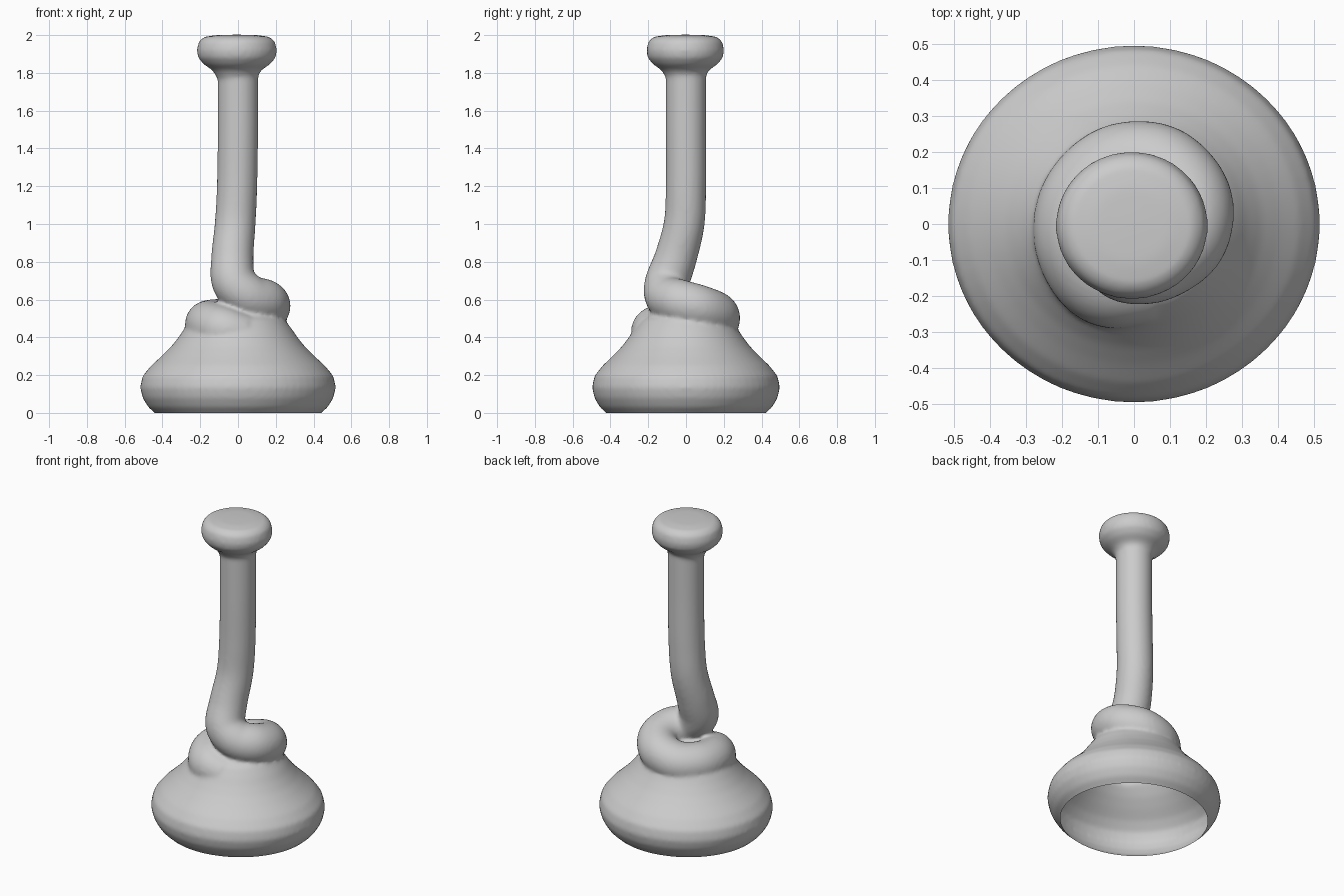
import bpy, bmesh, math
from mathutils import Vector

cube = bpy.data.objects.get("Cube")
if cube:
    bpy.data.objects.remove(cube, do_unlink=True)

grey = bpy.data.materials.new("matte grey")
grey.use_nodes = True
GREY = (0.6, 0.6, 0.6, 1)
grey.diffuse_color = GREY
grey.node_tree.nodes["Principled BSDF"].inputs["Base Color"].default_value = GREY


def lathe(bm, profile, centre=(0, 0), squash=1.0, sides=64):
    """Closed solid of revolution from (radius, z) points."""
    rings = []
    for r, z in profile:
        rings.append([bm.verts.new((centre[0] + r * math.cos(math.tau * i / sides),
                                    centre[1] + r * squash * math.sin(math.tau * i / sides), z))
                      for i in range(sides)])
    for a, b in zip(rings, rings[1:]):
        for i in range(sides):
            j = (i + 1) % sides
            bm.faces.new((a[i], a[j], b[j], b[i]))
    bm.faces.new(rings[0][::-1])
    bm.faces.new(rings[-1])


def tube(bm, path, sides=32, steps=8):
    """Closed tube through (x, y, z, radius) points along a smooth spline."""
    pts = [Vector(p) for p in path]
    ext = [2 * pts[0] - pts[1]] + pts + [2 * pts[-1] - pts[-2]]
    line = []
    for k in range(len(pts) - 1):
        a, b, c, d = ext[k:k + 4]
        for s in range(steps):
            t = s / steps
            line.append(0.5 * (2 * b + (c - a) * t + (2 * a - 5 * b + 4 * c - d) * t * t
                               + (3 * b - a - 3 * c + d) * t ** 3))
    line.append(pts[-1])
    rings, side = [], Vector((1, 0, 0))
    for k, p in enumerate(line):
        along = (line[min(k + 1, len(line) - 1)] - line[max(k - 1, 0)]).to_3d().normalized()
        side = (side - along * side.dot(along)).normalized()
        up = along.cross(side)
        rings.append([bm.verts.new(p.to_3d() + p.w * (side * math.cos(math.tau * i / sides)
                                                      + up * math.sin(math.tau * i / sides)))
                      for i in range(sides)])
    for a, b in zip(rings, rings[1:]):
        for i in range(sides):
            j = (i + 1) % sides
            bm.faces.new((a[i], a[j], b[j], b[i]))
    bm.faces.new(rings[0][::-1])
    bm.faces.new(rings[-1])


bm = bmesh.new()

# Bulging base
lathe(bm, [(0.38, -0.06), (0.44, 0.0), (0.475, 0.03), (0.505, 0.08), (0.518, 0.135),
           (0.505, 0.195), (0.46, 0.25), (0.405, 0.3), (0.355, 0.35), (0.315, 0.4),
           (0.288, 0.44), (0.25, 0.49), (0.19, 0.53), (0.08, 0.55)], squash=0.96)

# Knob on top
lathe(bm, [(0.09, 1.74), (0.108, 1.78), (0.13, 1.815), (0.175, 1.845), (0.205, 1.88),
           (0.212, 1.92), (0.202, 1.965), (0.175, 1.99), (0.11, 2.0), (0.03, 2.002)],
      centre=(-0.006, -0.004), squash=0.97)

# Straight stem that bends over and coils down into the base
tube(bm, [(0, 0, 1.85, 0.108), (0, 0, 1.5, 0.107), (-0.005, 0, 1.2, 0.107),
          (-0.015, -0.01, 1.0, 0.108), (-0.03, -0.055, 0.82, 0.112),
          (-0.02, -0.1, 0.69, 0.118), (0.06, -0.1, 0.615, 0.117),
          (0.14, -0.035, 0.585, 0.122), (0.15, 0.07, 0.555, 0.122),
          (0.07, 0.155, 0.52, 0.122), (-0.05, 0.15, 0.485, 0.125),
          (-0.14, 0.06, 0.475, 0.125), (-0.15, -0.06, 0.465, 0.125),
          (-0.08, -0.16, 0.44, 0.125), (0.04, -0.17, 0.41, 0.11)])

bmesh.ops.recalc_face_normals(bm, faces=bm.faces)
mesh = bpy.data.meshes.new("coiled_stem_on_base")
bm.to_mesh(mesh)
bm.free()
body = bpy.data.objects.new("coiled_stem_on_base", mesh)
bpy.context.collection.objects.link(body)

# Fuse the parts into one soft skin
remesh = body.modifiers.new("fuse", "REMESH")
remesh.mode = "VOXEL"
remesh.voxel_size = 0.012
soften = body.modifiers.new("soften", "SMOOTH")
soften.factor = 0.5
soften.iterations = 8
fused = bpy.data.meshes.new_from_object(
    body.evaluated_get(bpy.context.evaluated_depsgraph_get()))
body.modifiers.clear()
body.data = fused

# Slice the underside open, leaving a hollow base
bm = bmesh.new()
bm.from_mesh(fused)
bmesh.ops.bisect_plane(bm, geom=bm.verts[:] + bm.edges[:] + bm.faces[:],
                       plane_co=(0, 0, 0), plane_no=(0, 0, -1), clear_outer=True)
for f in bm.faces:
    f.smooth = True
    f.material_index = 0
bm.to_mesh(fused)
bm.free()
fused.materials.clear()
fused.materials.append(grey)
